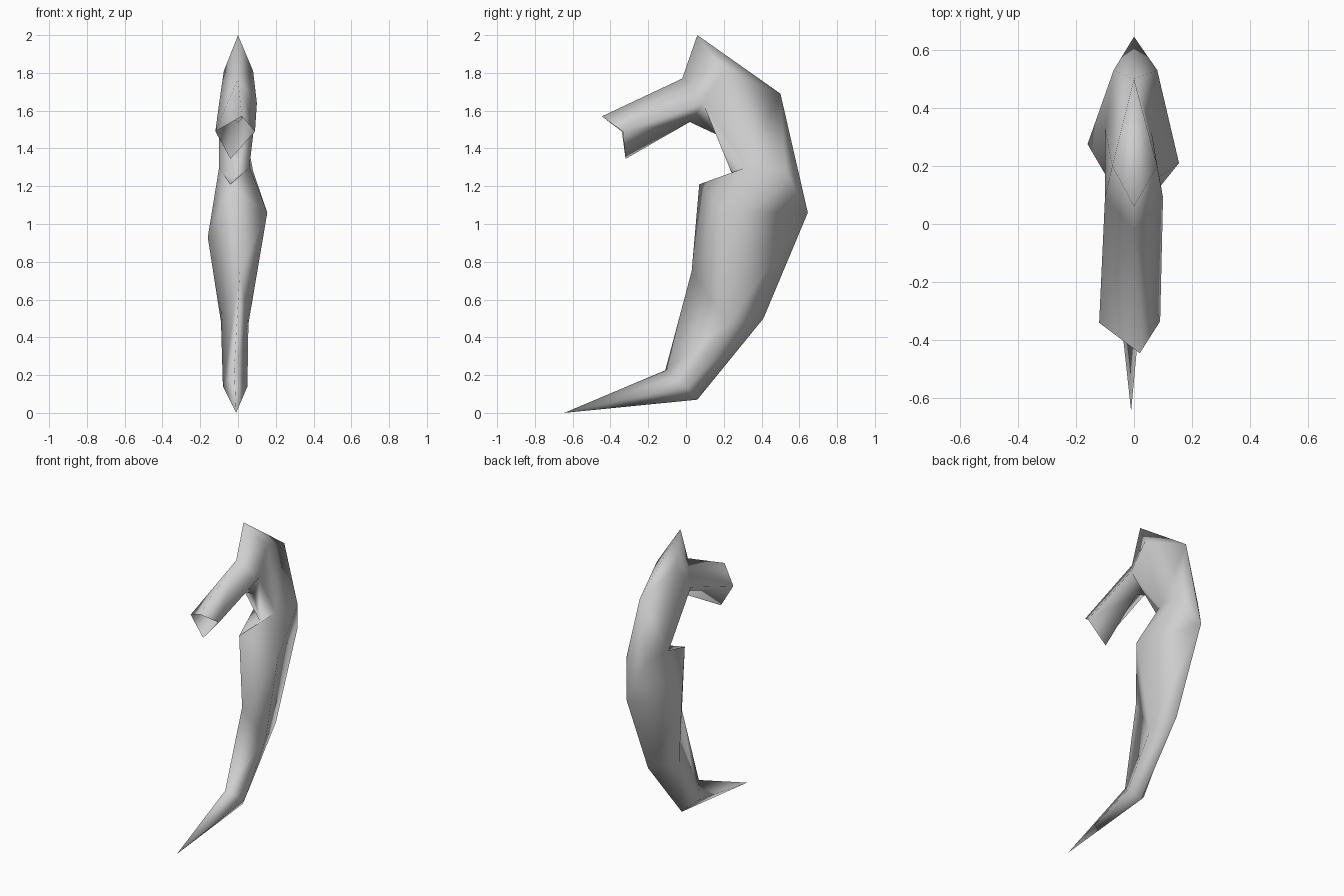
import bpy, bmesh
from mathutils import Vector

cube = bpy.data.objects.get("Cube")
if cube:
    bpy.data.objects.remove(cube, do_unlink=True)

# Single light grey surface
grey = bpy.data.materials.new("light_grey")
grey.use_nodes = True
colour = (0.62, 0.62, 0.62, 1)
grey.diffuse_color = colour
grey.node_tree.nodes["Principled BSDF"].inputs["Base Color"].default_value = colour

bm = bmesh.new()


def point(x, y, z):
    return bm.verts.new(Vector((x, y, z)))


def face(*corners):
    return bm.faces.new(corners)


def bridge(ring_a, ring_b):
    """Join two closed rings with quads."""
    count = len(ring_a)
    for i in range(count):
        j = (i + 1) % count
        face(ring_a[i], ring_a[j], ring_b[j], ring_b[i])


# Tail and trunk: diamond rings ordered front, left, back, right
tail_tip = point(-.01, -.645, 0)
tail = [point(-.02, -.11, .225), point(.05, .0, .14), point(-.01, .06, .07), point(-.08, .0, .14)]
waist = [point(.01, .03, .75), point(.055, .22, .47), point(0, .41, .5), point(-.09, .2, .48)]
chest = [point(-.04, .07, 1.21), point(.155, .21, 1.06), point(0, .645, 1.06), point(-.16, .275, .93)]
for i in range(len(tail)):
    face(tail_tip, tail[i], tail[(i + 1) % len(tail)])
bridge(tail, waist)
bridge(waist, chest)
chest_front, chest_left, chest_back, chest_right = chest

# Neck and head points on the centre line
neck_front = point(-.01, .25, 1.25)
throat = point(0, .17, 1.47)
jaw = point(0, .02, 1.54)
brow = point(0, -.02, 1.77)
crown = point(0, .06, 2)
nape = point(0, .5, 1.69)

# Snout mouth, left open
mouth_top = point(.02, -.445, 1.57)
mouth_bottom = point(-.04, -.32, 1.345)

# Paired side points: shoulder, neck back, temple, cheek, mouth corner
left = [chest_left, point(.06, .32, 1.3), point(.08, .53, 1.28),
        point(.08, .2, 1.81), point(.1, .09, 1.64), point(.09, -.335, 1.49)]
right = [chest_right, point(-.1, .33, 1.3), point(-.07, .53, 1.28),
         point(-.075, .2, 1.81), point(-.1, .09, 1.64), point(-.12, -.34, 1.49)]

for chest_side, shoulder, neck_back, temple, cheek, corner in (left, right):
    # Chest shelf and shoulder
    shelf = face(chest_front, chest_side, shoulder)
    inner = face(chest_front, shoulder, neck_front)
    face(chest_side, neck_back, shoulder)
    face(chest_side, chest_back, neck_back)
    # Neck
    face(chest_back, nape, neck_back)
    face(shoulder, neck_back, nape)
    face(shoulder, nape, temple)
    face(shoulder, temple, cheek)
    face(neck_front, shoulder, cheek, throat)
    # Head
    face(crown, temple, nape)
    face(brow, temple, crown)
    face(brow, cheek, temple)
    face(throat, cheek, jaw)
    # Snout
    face(brow, mouth_top, corner, cheek)
    face(jaw, cheek, corner, mouth_bottom)
    # Crisp rim along the chest shelf
    for edge in inner.edges:
        if chest_front in edge.verts and shoulder in edge.verts:
            edge.smooth = False

bmesh.ops.recalc_face_normals(bm, faces=bm.faces[:])
for f in bm.faces:
    f.smooth = True

mesh = bpy.data.meshes.new("seahorse_body")
bm.to_mesh(mesh)
bm.free()
mesh.materials.append(grey)
body = bpy.data.objects.new("seahorse_body", mesh)
bpy.context.collection.objects.link(body)
